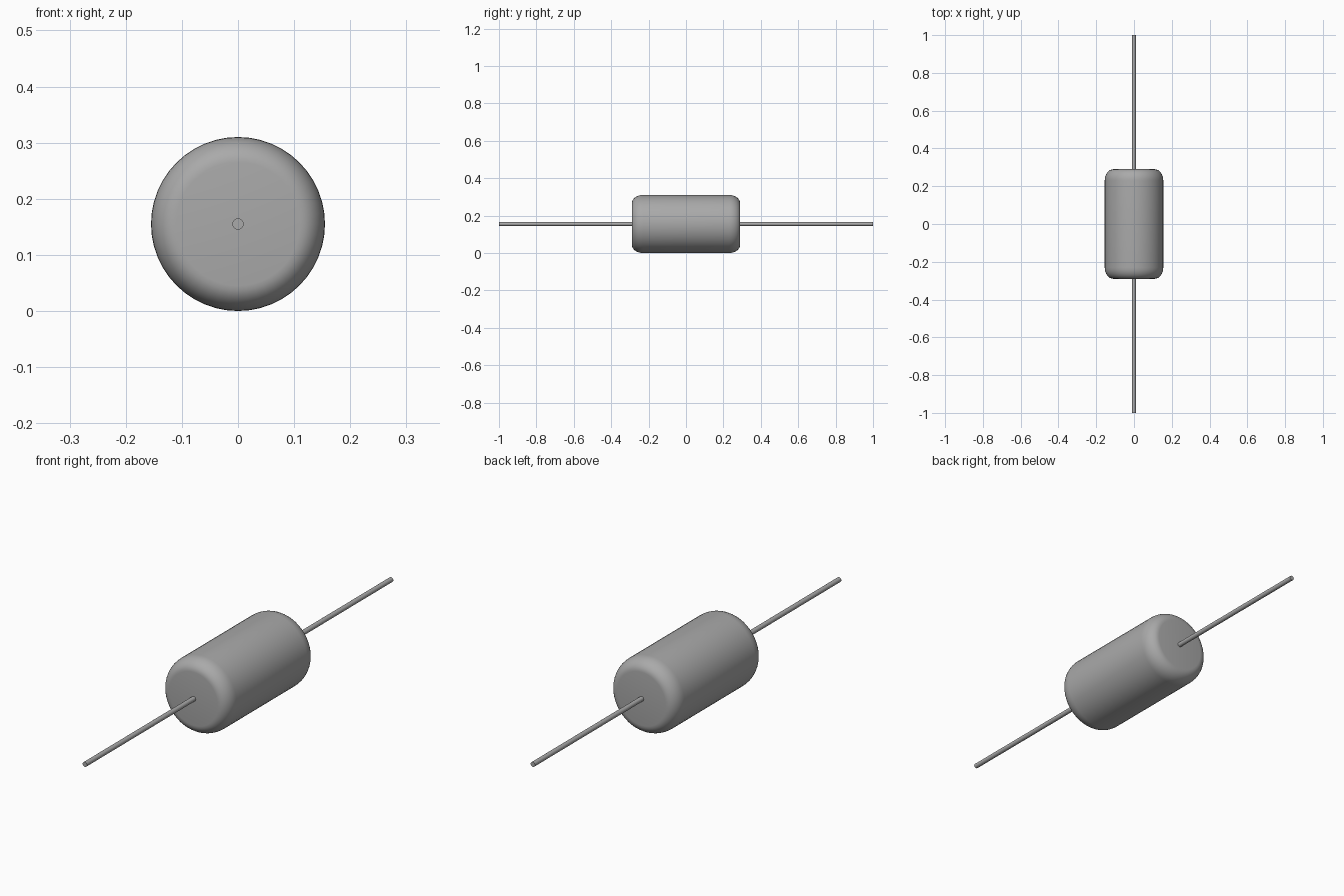
import bpy, math
from mathutils import Matrix

cube = bpy.data.objects.get("Cube")
if cube:
    bpy.data.objects.remove(cube, do_unlink=True)

RADIUS, HALF, AXIS_Z = 0.155, 0.29, 0.155
ROUND_R, ROUND_L = 0.045, 0.06
WIRE_R, WIRE_END = 0.01, 1.0

grey = bpy.data.materials.new("neutral_grey")
grey.use_nodes = True
colour = (0.4, 0.4, 0.4, 1)
grey.diffuse_color = colour
grey.node_tree.nodes["Principled BSDF"].inputs["Base Color"].default_value = colour


def lathe(name, profile, sides, angle):
    """Turn (radius, y) points round the lengthwise axis and cap both ends."""
    verts, faces = [], []
    for r, y in profile:
        for i in range(sides):
            a = 2 * math.pi * i / sides
            verts.append((r * math.cos(a), y, r * math.sin(a)))
    for k in range(len(profile) - 1):
        for i in range(sides):
            j = (i + 1) % sides
            faces.append((k * sides + i, (k + 1) * sides + i,
                          (k + 1) * sides + j, k * sides + j))
    last = (len(profile) - 1) * sides
    faces.append(tuple(range(sides)))
    faces.append(tuple(reversed(range(last, last + sides))))
    mesh = bpy.data.meshes.new(name)
    mesh.from_pydata(verts, [], faces)
    mesh.transform(Matrix.Translation((0, 0, AXIS_Z)))
    mesh.materials.append(grey)
    obj = bpy.data.objects.new(name, mesh)
    bpy.context.collection.objects.link(obj)
    bpy.ops.object.select_all(action="DESELECT")
    obj.select_set(True)
    bpy.context.view_layer.objects.active = obj
    bpy.ops.object.shade_smooth_by_angle(angle=math.radians(angle))
    return obj


# Rounded cylindrical body
STEPS = 8
half = []
for s in range(STEPS + 1):
    t = math.pi / 2 * s / STEPS
    half.append((RADIUS - ROUND_R + ROUND_R * math.sin(t),
                 -HALF + ROUND_L * (1 - math.cos(t))))
lathe("body", half + [(r, -y) for r, y in reversed(half)], 48, 30)

# Straight wire lead at each end
for name, side in (("front_lead", -1), ("back_lead", 1)):
    ends = sorted((side * (HALF - 0.01), side * WIRE_END))
    lathe(name, [(WIRE_R, y) for y in ends], 24, 30)
